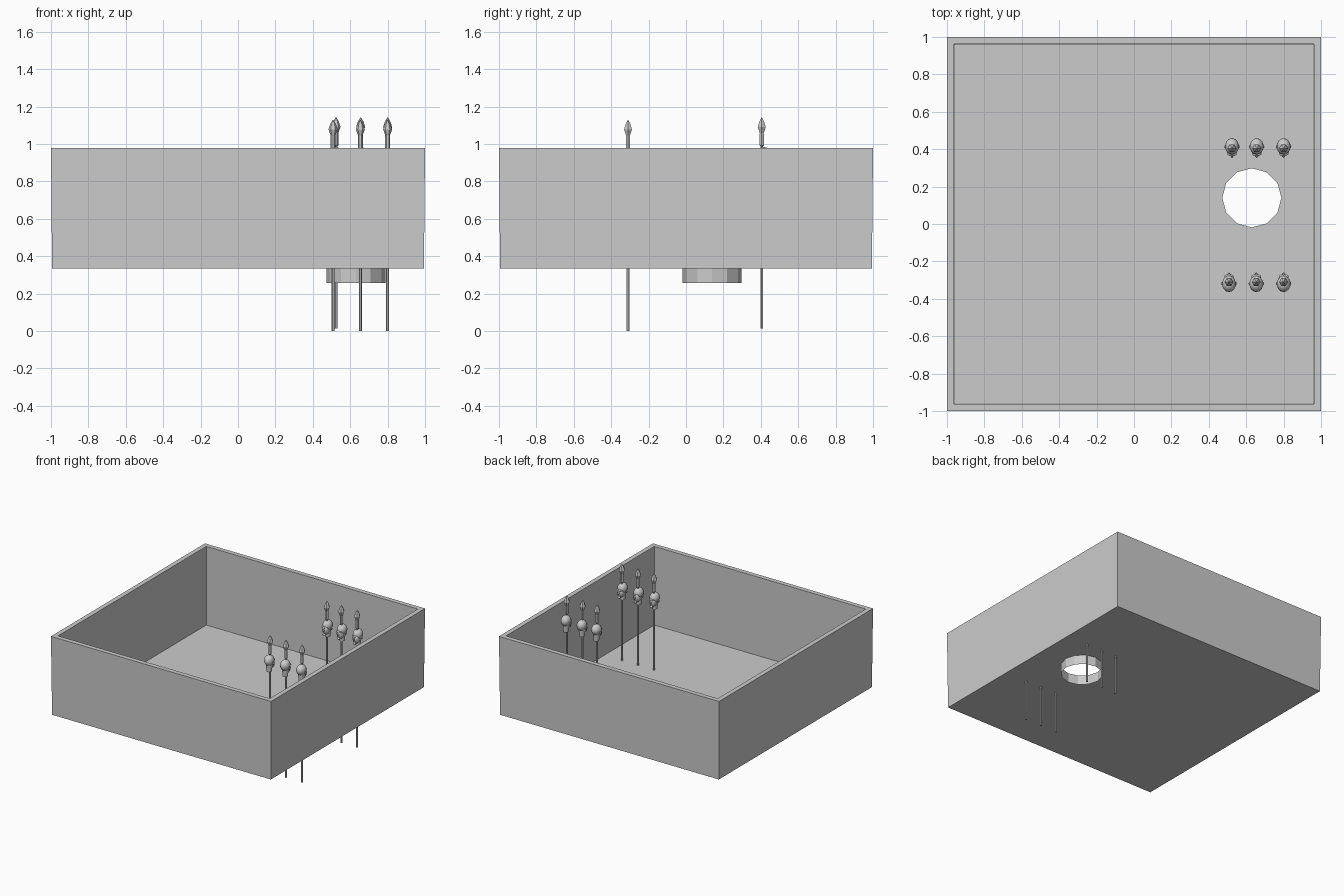
import bpy, bmesh, math
from mathutils import Matrix, Vector

if "Cube" in bpy.data.objects:
    bpy.data.objects.remove(bpy.data.objects["Cube"])


def finish(bm, name, loc=(0, 0, 0), rot=0.0, smooth=None):
    mesh = bpy.data.meshes.new(name)
    bm.to_mesh(mesh)
    bm.free()
    ob = bpy.data.objects.new(name, mesh)
    bpy.context.collection.objects.link(ob)
    ob.location = loc
    ob.rotation_euler.z = rot
    if smooth:
        bpy.ops.object.select_all(action='DESELECT')
        ob.select_set(True)
        bpy.context.view_layer.objects.active = ob
        bpy.ops.object.shade_smooth_by_angle(angle=math.radians(smooth))
    return ob


def lathe(bm, profile, n, c=(0, 0)):
    """Rings of n vertices stacked along z, joined by quads; returns the rings."""
    rings = []
    for r, z in profile:
        rings.append([bm.verts.new((c[0] + r * math.cos(2 * math.pi * i / n),
                                    c[1] + r * math.sin(2 * math.pi * i / n), z))
                      for i in range(n)])
    for a, b in zip(rings, rings[1:]):
        for i in range(n):
            j = (i + 1) % n
            bm.faces.new((a[i], a[j], b[j], b[i]))
    return rings


def blob(bm, centre, size, seg=12, rings=8):
    m = Matrix.Translation(centre) @ Matrix.Diagonal((*size, 1))
    bmesh.ops.create_uvsphere(bm, u_segments=seg, v_segments=rings, radius=1, matrix=m)


# Open box: wall loops plus a thin floor with a round hole
FLOOR, TOP = 0.335, 0.98
HOLE, HOLE_R, SIDES = (0.63, 0.14), 0.158, 12
bm = bmesh.new()
loops = []
for h, z in ((0.994, FLOOR), (1.0, TOP), (0.962, TOP), (0.96, FLOOR)):
    loops.append([bm.verts.new((x * h, y * h, z))
                  for x, y in ((-1, -1), (1, -1), (1, 1), (-1, 1))])
for a, b in zip(loops, loops[1:]):
    for i in range(4):
        j = (i + 1) % 4
        bm.faces.new((a[i], a[j], b[j], b[i]))
finish(bm, "box_walls")

bm = bmesh.new()
square = [bm.verts.new((x * 0.994, y * 0.994, FLOOR))
          for x, y in ((-1, -1), (1, -1), (1, 1), (-1, 1))]
hole = lathe(bm, [(HOLE_R, FLOOR)], SIDES, HOLE)[0]
edges = [bm.edges.new((lp[i], lp[(i + 1) % len(lp)]))
         for lp in (square, hole) for i in range(len(lp))]
bmesh.ops.triangle_fill(bm, use_beauty=True, edges=edges, normal=(0, 0, 1))
finish(bm, "box_floor")

# Short tube hanging under the hole
bm = bmesh.new()
lathe(bm, [(HOLE_R, 0.257), (HOLE_R, FLOOR)], SIDES, HOLE)
finish(bm, "hole_collar")


def pole(name, loc):
    bm = bmesh.new()
    rings = lathe(bm, [(0.008, 0), (0.008, 0.975), (0.013, 0.98), (0.013, 1.04),
                       (0.012, 1.045), (0.024, 1.078), (0.016, 1.105), (0.001, 1.13)], 6)
    bm.faces.new(rings[0][::-1])
    bm.faces.new(rings[-1])
    finish(bm, name, loc)


def head(name, loc, rot):
    # face looks toward -y
    bm = bmesh.new()
    blob(bm, (0, 0.010, 0.928), (0.037, 0.044, 0.043), 14, 10)   # cranium
    blob(bm, (0, -0.012, 0.900), (0.028, 0.030, 0.040))          # face and jaw
    blob(bm, (0, -0.036, 0.868), (0.012, 0.010, 0.010), 8, 6)    # chin
    blob(bm, (0, -0.030, 0.923), (0.026, 0.012, 0.006), 10, 6)   # brow
    blob(bm, (0, -0.042, 0.902), (0.006, 0.010, 0.011), 8, 6)    # nose
    blob(bm, (0, -0.038, 0.883), (0.012, 0.006, 0.004), 8, 6)    # lips
    for s in (-1, 1):
        blob(bm, (s * 0.036, 0.008, 0.908), (0.005, 0.009, 0.013), 8, 6)  # ears
    rings = lathe(bm, [(0.021, 0.838), (0.022, 0.86), (0.026, 0.90)], 12, (0, 0.010))
    bm.faces.new(rings[0][::-1])                                  # neck
    finish(bm, name, loc, rot, 50)


# Two rows of poles with heads, facing each other
rows = (("front", -0.31, 0.0, math.pi, (0.508, 0.654, 0.80)),
        ("back", 0.405, 0.013, 0.0, (0.524, 0.656, 0.80)))
for row, y, z, rot, xs in rows:
    for i, x in enumerate(xs):
        pole(f"{row}_spear_{i + 1}", (x, y, z))
        head(f"{row}_head_{i + 1}", (x, y, z), rot)
